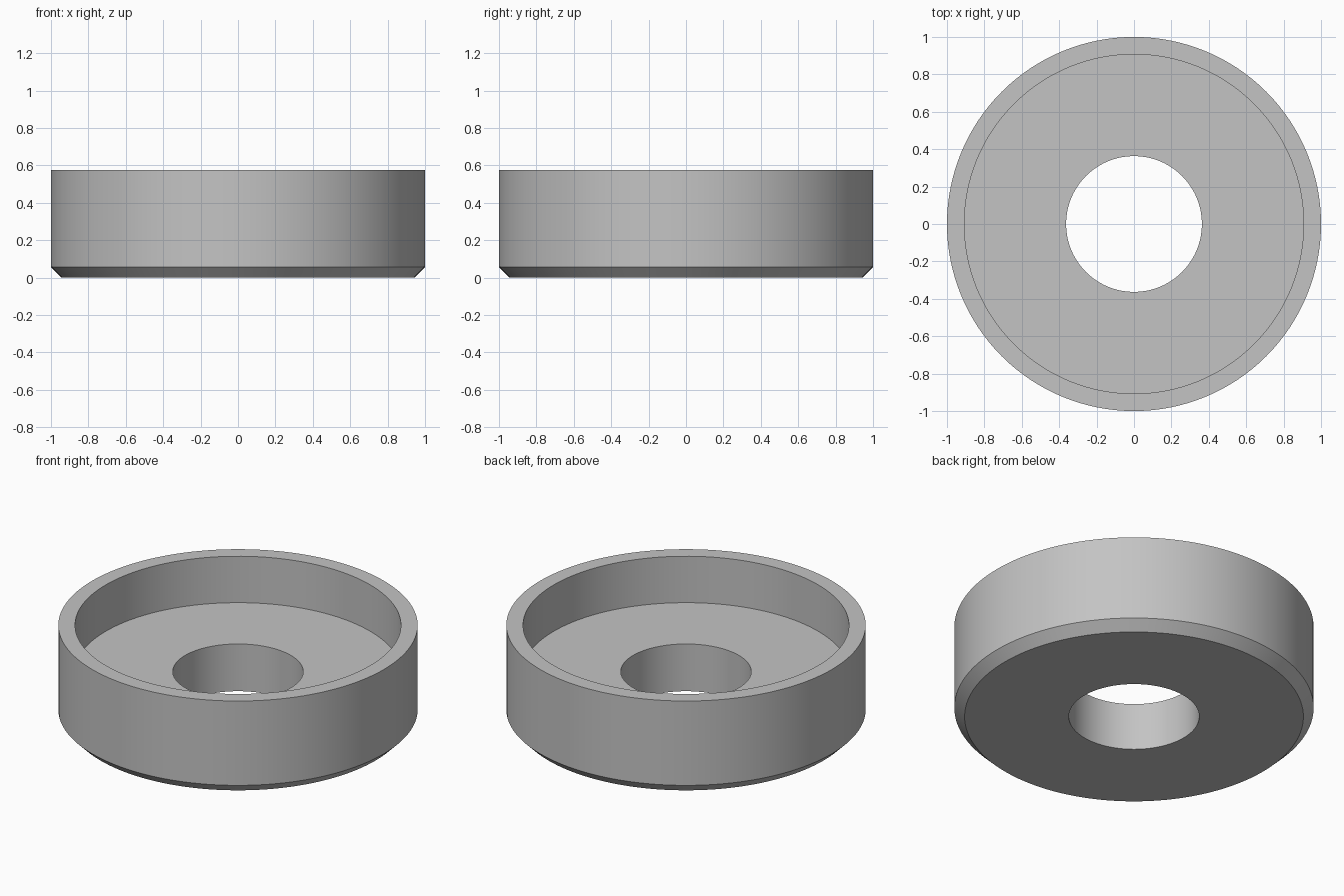
import bpy
import bmesh
import math

cube = bpy.data.objects.get("Cube")
if cube:
    bpy.data.objects.remove(cube, do_unlink=True)

SEGMENTS = 128

# Plain grey
grey = bpy.data.materials.new("grey")
grey.use_nodes = True
colour = (0.55, 0.55, 0.55, 1)
grey.diffuse_color = colour
grey.node_tree.nodes["Principled BSDF"].inputs["Base Color"].default_value = colour

# Closed cross-section (radius, height): bore, recessed floor, rim, wall, chamfer
bore, recess, outer, chamfer = 0.363, 0.907, 1.0, 0.057
floor, top = 0.29, 0.575
profile = [(bore, 0), (outer - chamfer, 0), (outer, chamfer), (outer, top),
           (recess, top), (recess, floor), (bore, floor)]

# Revolve the section into the cup ring
bm = bmesh.new()
verts = [bm.verts.new((r, 0, z)) for r, z in profile]
edges = [bm.edges.new((v, verts[(i + 1) % len(verts)])) for i, v in enumerate(verts)]
bmesh.ops.spin(bm, geom=verts + edges, cent=(0, 0, 0), axis=(0, 0, 1),
               angle=math.tau, steps=SEGMENTS, use_merge=True)
bmesh.ops.remove_doubles(bm, verts=bm.verts, dist=0.0001)
bmesh.ops.recalc_face_normals(bm, faces=bm.faces)
mesh = bpy.data.meshes.new("recessed_ring")
bm.to_mesh(mesh)
bm.free()
mesh.materials.append(grey)

ring = bpy.data.objects.new("recessed_ring", mesh)
bpy.context.collection.objects.link(ring)

# Smooth round walls, crisp rims
bpy.ops.object.select_all(action="DESELECT")
ring.select_set(True)
bpy.context.view_layer.objects.active = ring
bpy.ops.object.shade_smooth_by_angle(angle=math.radians(30))
